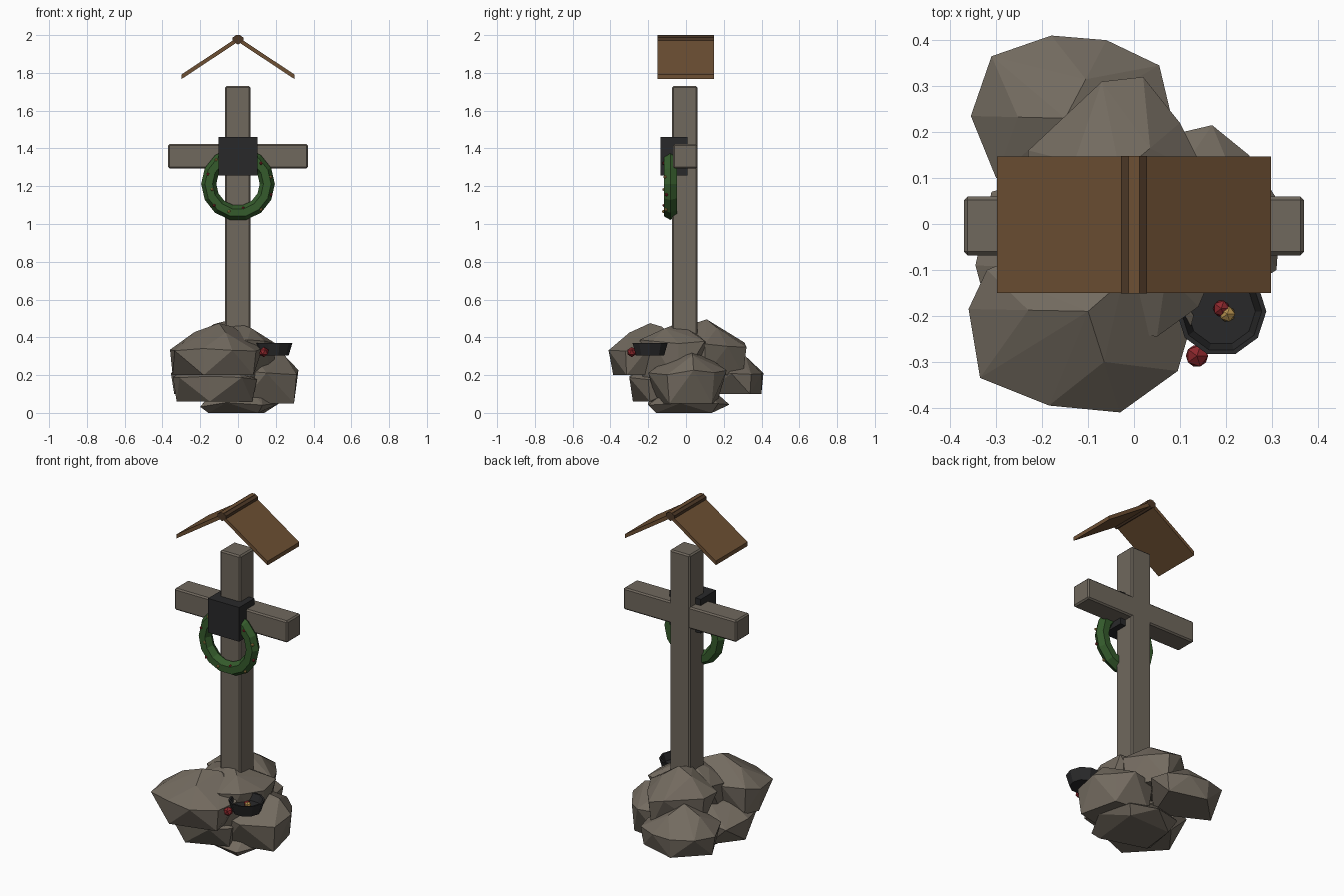
import bpy, bmesh, math, random
from mathutils import Vector, Matrix

random.seed(4)
cube = bpy.data.objects.get("Cube")
if cube:
    bpy.data.objects.remove(cube, do_unlink=True)


def material(name, r, g, b):
    mat = bpy.data.materials.new(name)
    mat.use_nodes = True
    mat.diffuse_color = (r, g, b, 1)
    mat.node_tree.nodes["Principled BSDF"].inputs["Base Color"].default_value = (r, g, b, 1)
    return mat


STONE = material("rock grey", 0.17, 0.145, 0.115)
WEATHERED = material("weathered wood", 0.16, 0.138, 0.11)
ROOF = material("roof brown", 0.155, 0.08, 0.034)
RIDGE = material("ridge dark brown", 0.075, 0.04, 0.02)
IRON = material("black iron", 0.022, 0.022, 0.023)
GREEN = material("wreath green", 0.035, 0.105, 0.025)
RED = material("berry red", 0.26, 0.02, 0.025)
GOLD = material("gold", 0.5, 0.3, 0.08)


def finish(name, bm, mat):
    bmesh.ops.recalc_face_normals(bm, faces=bm.faces[:])
    mesh = bpy.data.meshes.new(name)
    bm.to_mesh(mesh)
    bm.free()
    mesh.materials.append(mat)
    obj = bpy.data.objects.new(name, mesh)
    bpy.context.collection.objects.link(obj)
    return obj


def box(name, low, high, mat, bevel=0):
    low, high = Vector(low), Vector(high)
    bm = bmesh.new()
    bmesh.ops.create_cube(bm, size=1, matrix=Matrix.Translation((low + high) / 2)
                          @ Matrix.Diagonal((*(high - low), 1)))
    obj = finish(name, bm, mat)
    if bevel:
        mod = obj.modifiers.new("worn edges", "BEVEL")
        mod.width = bevel
        mod.segments = 1
    return obj


def prism(name, profile, y0, y1, mat):
    """Extrude an x-z profile along y."""
    bm = bmesh.new()
    face = bm.faces.new([bm.verts.new((x, y0, z)) for x, z in profile])
    ext = bmesh.ops.extrude_face_region(bm, geom=[face])["geom"]
    verts = [v for v in ext if isinstance(v, bmesh.types.BMVert)]
    bmesh.ops.translate(bm, verts=verts, vec=(0, y1 - y0, 0))
    return finish(name, bm, mat)


def ball(name, centre, radius, mat):
    bm = bmesh.new()
    bmesh.ops.create_icosphere(bm, subdivisions=1, radius=radius,
                               matrix=Matrix.Translation(centre))
    return finish(name, bm, mat)


def rock(name, outline, bottom, middle, top, apex, base=0.8):
    """Faceted boulder: hull of a base ring, a wide ring, a crown and an apex."""
    bm = bmesh.new()
    centre = sum((Vector(p) for p in outline), Vector((0, 0))) / len(outline)
    peak = Vector(apex)
    for i, point in enumerate(outline):
        p = Vector(point)
        jitter = random.uniform(-0.02, 0.02)
        bm.verts.new((*p, middle + jitter))
        if i % 2 == 0:
            bm.verts.new((*centre.lerp(p, base), bottom))
        if i % 3 == 0:
            bm.verts.new((*peak.lerp(p, 0.5), middle + (top - middle) * 0.72 + jitter))
    bm.verts.new((*peak, top))
    bmesh.ops.convex_hull(bm, input=bm.verts[:])
    loose = [v for v in bm.verts if not v.link_faces]
    bmesh.ops.delete(bm, geom=loose, context="VERTS")
    return finish(name, bm, STONE)


# Boulder pile
rock("front_boulder", [(-.36, -.185), (-.335, -.335), (-.185, -.395), (-.03, -.41), (.095, -.32),
                       (.13, -.2), (.05, -.06), (-.2, -.05), (-.32, -.1)],
     .2, .345, .475, (-.1, -.19), 0.94)
rock("back_boulder", [(-.355, .235), (-.31, .365), (-.18, .41), (-.06, .4), (.055, .345),
                      (.08, .24), (-.05, .08), (-.3, .1)],
     .1, .22, .35, (-.15, .23), 0.92)
rock("rear_crown_boulder", [(-.23, .16), (-.07, .31), (.02, .32), (.1, .22), (.16, .1),
                            (.1, -.03), (-.1, -.04), (-.24, .05)],
     .2, .36, .495, (-.03, .11), 0.9)
rock("centre_boulder", [(-.2, -.1), (-.08, -.23), (.05, -.245), (.14, -.18), (.2, -.04),
                        (.18, .1), (0, .12), (-.2, .06)],
     .15, .38, .475, (0, -.04), 0.9)
rock("right_boulder", [(.0, -.17), (.15, -.2), (.31, -.1), (.32, .04), (.25, .15),
                       (.17, .215), (.02, .18)],
     .05, .21, .32, (.17, .03), 0.9)
rock("lower_left_boulder", [(-.345, -.09), (-.31, -.22), (-.15, -.3), (.02, -.3), (.1, -.2),
                            (.05, .05), (-.2, .1), (-.31, .07)],
     .06, .19, .28, (-.12, -.1), 0.9)
rock("base_boulder", [(-.2, -.1), (-.06, -.2), (.13, -.2), (.22, -.03), (.17, .17),
                      (.02, .23), (-.17, .16)],
     0, .05, .2, (0, 0), 0.8)

# Cross
box("cross_post", (-.068, -.073, .3), (.066, .061, 1.73), WEATHERED, .008)
box("cross_beam", (-.37, -.068, 1.295), (.37, .06, 1.423), WEATHERED, .008)
box("front_plaque", (-.102, -.135, 1.258), (.102, .008, 1.46), IRON)

# Gabled roof
for side, name in ((1, "left_roof_panel"), (-1, "right_roof_panel")):
    prism(name, [(0, 1.99), (side * .298, 1.792), (side * .298, 1.768), (0, 1.965)],
          -.15, .147, ROOF)
prism("roof_ridge", [(-.028, 1.968), (-.028, 1.988), (-.012, 1.997), (.012, 1.997),
                     (.028, 1.988), (.028, 1.968), (0, 1.95)], -.151, .148, RIDGE)
box("ridge_strip", (-.012, -.151, 1.992), (.012, .148, 2), ROOF)

# Wreath, swept as a faceted ring
WREATH = Vector((0, -.083, 1.212))
MAJOR, MINOR, SEGMENTS, SIDES = .155, .04, 14, 6


def ring_point(turn, tilt, tube=MINOR):
    reach = MAJOR + tube * math.cos(tilt)
    return WREATH + Vector((reach * math.cos(turn), -tube * math.sin(tilt),
                            reach * math.sin(turn)))


bm = bmesh.new()
rings = [[bm.verts.new(ring_point(math.tau * i / SEGMENTS, math.tau * j / SIDES))
          for j in range(SIDES)] for i in range(SEGMENTS)]
for i in range(SEGMENTS):
    a, b = rings[i], rings[(i + 1) % SEGMENTS]
    for j in range(SIDES):
        k = (j + 1) % SIDES
        bm.faces.new((a[j], b[j], b[k], a[k]))
finish("wreath", bm, GREEN)
for i in range(12):
    spot = ring_point(math.tau * (i + .4) / 12, random.uniform(.5, 2.5), .036)
    ball("wreath_berry" if i % 2 else "wreath_bead", spot, .009, RED if i % 2 else GOLD)

# Offering bowl, a turned profile with a sunken inside
bm = bmesh.new()
PROFILE = [(.078, .303), (.098, .37), (.088, .37), (.074, .33)]
bowl = [[bm.verts.new((.19 + r * math.cos(math.tau * i / 10),
                       -.19 + r * math.sin(math.tau * i / 10), z)) for i in range(10)]
        for r, z in PROFILE]
for lower, upper in zip(bowl, bowl[1:]):
    for i in range(10):
        k = (i + 1) % 10
        bm.faces.new((lower[i], lower[k], upper[k], upper[i]))
bm.faces.new(bowl[0])
bm.faces.new(bowl[-1])
finish("offering_bowl", bm, IRON)

# Fruit in and beside the bowl
ball("bowl_berry", (.19, -.184, .342), .02, RED)
ball("bowl_gold_bead", (.203, -.196, .343), .019, GOLD)
ball("fallen_berry", (.137, -.287, .322), .027, RED)
